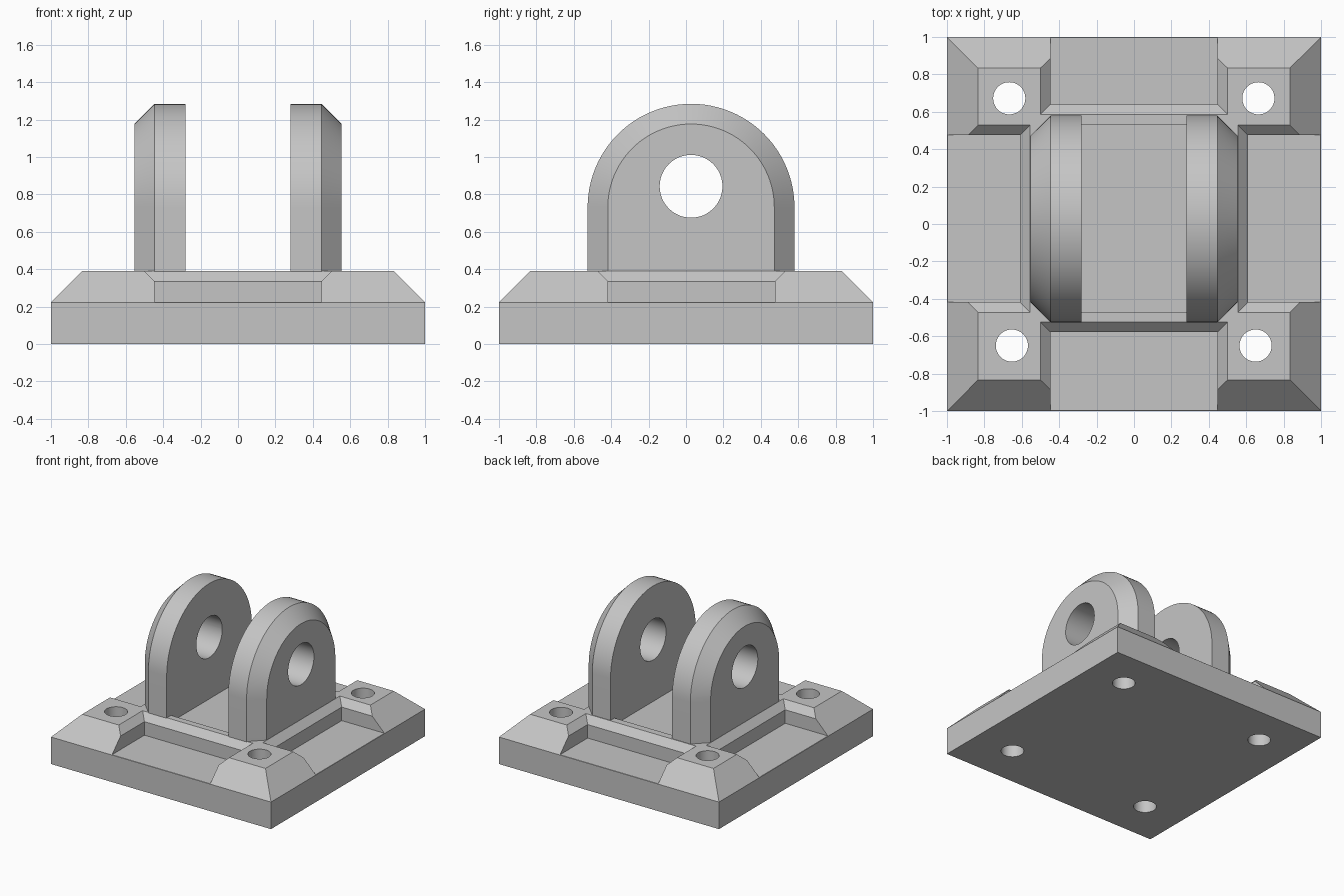
import bpy, bmesh
from math import sin, cos, pi, radians

if "Cube" in bpy.data.objects:
    bpy.data.objects.remove(bpy.data.objects["Cube"], do_unlink=True)

grey = bpy.data.materials.new("cast_grey")
grey.use_nodes = True
colour = (0.56, 0.56, 0.56, 1)
grey.diffuse_color = colour
grey.node_tree.nodes["Principled BSDF"].inputs["Base Color"].default_value = colour

MID = 0.027                 # the lugs and side recesses sit slightly to the rear
SHOULDER, SHELF, TOP = 0.222, 0.335, 0.39
BEVEL = TOP - SHELF


def loft(name, loops):
    """Solid through matching loops of points, capped at both ends."""
    bm = bmesh.new()
    rings = [[bm.verts.new(p) for p in loop] for loop in loops]
    n = len(rings[0])
    for a, b in zip(rings, rings[1:]):
        for i in range(n):
            j = (i + 1) % n
            bm.faces.new((a[i], a[j], b[j], b[i]))
    bm.faces.new(rings[0])
    bm.faces.new(rings[-1])
    bmesh.ops.recalc_face_normals(bm, faces=bm.faces)
    mesh = bpy.data.meshes.new(name)
    bm.to_mesh(mesh)
    bm.free()
    mesh.materials.append(grey)
    obj = bpy.data.objects.new(name, mesh)
    bpy.context.collection.objects.link(obj)
    return obj


def rect(x0, x1, y0, y1, z, grow=0):
    x0, x1, y0, y1 = x0 - grow, x1 + grow, y0 - grow, y1 + grow
    return [(x0, y0, z), (x1, y0, z), (x1, y1, z), (x0, y1, z)]


def circle(r, place, n=48):
    return [place(r * cos(2 * pi * i / n), r * sin(2 * pi * i / n)) for i in range(n)]


def cut(obj, cutter):
    """Subtract the cutter, bake the result and delete the cutter."""
    cutter.hide_render = True
    mod = obj.modifiers.new("cut", 'BOOLEAN')
    mod.operation, mod.solver, mod.object = 'DIFFERENCE', 'EXACT', cutter
    graph = bpy.context.evaluated_depsgraph_get()
    mesh = bpy.data.meshes.new_from_object(obj.evaluated_get(graph))
    obj.modifiers.clear()
    obj.data = mesh
    bpy.data.objects.remove(cutter, do_unlink=True)


def smooth(obj):
    bpy.ops.object.select_all(action='DESELECT')
    obj.select_set(True)
    bpy.context.view_layer.objects.active = obj
    bpy.ops.object.shade_smooth_by_angle(angle=radians(30))


# Base plate with sloped shoulders
base = loft("base_plate", [rect(-1, 1, -1, 1, 0),
                           rect(-1, 1, -1, 1, SHOULDER),
                           rect(-0.833, 0.833, -0.833, 0.833, TOP)])

# Open recess in the middle of each side, with a bevelled upper rim
recesses = [(-0.446, 0.446, -1.3, -0.578), (-0.446, 0.446, 0.64, 1.3),
            (-1.3, -0.61, -0.417, 0.475), (0.61, 1.3, -0.417, 0.475)]
for r in recesses:
    cut(base, loft("recess_cutter", [rect(*r, SHOULDER + 0.002), rect(*r, SHELF),
                                     rect(*r, TOP + BEVEL, 2 * BEVEL)]))

# Shallow pocket between the lugs
pocket = (-0.3, 0.3, -0.47, 0.528)
cut(base, loft("pocket_cutter", [rect(*pocket, SHELF), rect(*pocket, 0.6)]))

# Corner bolt holes
for x, y in [(-0.667, 0.672), (0.665, 0.672), (-0.653, -0.65), (0.65, -0.65)]:
    cut(base, loft("bolt_cutter", [circle(0.086, lambda u, v: (x + u, y + v, z))
                                   for z in (-0.1, 0.6)]))
smooth(base)


def arch(x, r, n=48):
    """Round-topped outline standing in the plane at x."""
    pts = [(x, MID + r * cos(pi * i / n), 0.731 + r * sin(pi * i / n))
           for i in range(n + 1)]
    return [(x, MID + r, 0.3)] + pts + [(x, MID - r, 0.3)]


# Pair of lugs, bevelled on the outer side, with a pin hole
for side, name in ((1, "left_lug"), (-1, "right_lug")):
    lug = loft(name, [arch(side * 0.28, 0.553), arch(side * 0.446, 0.553),
                      arch(side * 0.554, 0.445)])
    cut(lug, loft("pin_cutter", [circle(0.168, lambda u, v: (x, MID + u, 0.843 + v))
                                 for x in (side * 0.1, side * 0.8)]))
    smooth(lug)
